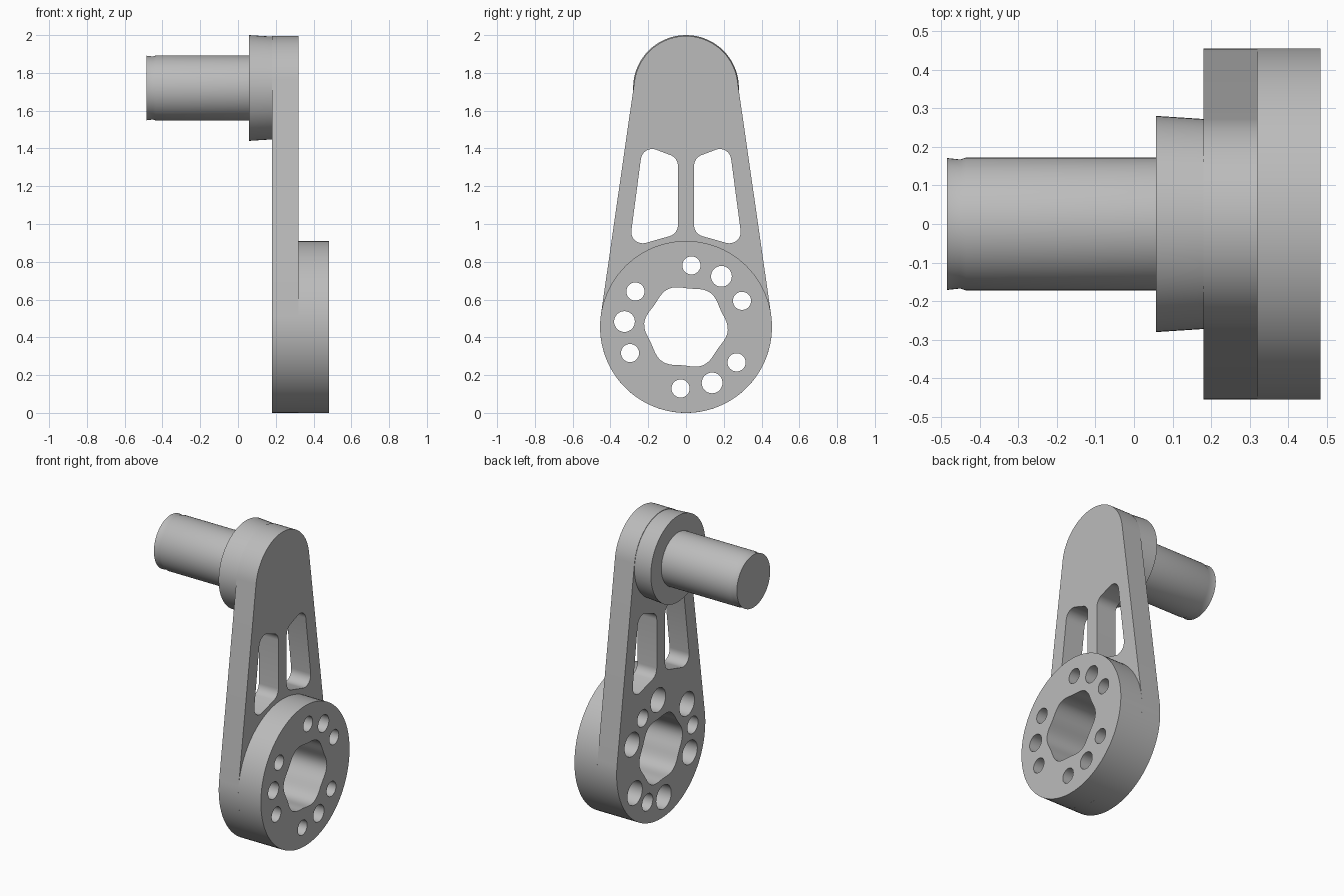
import bpy, bmesh, math
from math import sin, cos, pi, radians
from mathutils import Vector, Matrix

cube = bpy.data.objects.get("Cube")
if cube:
    bpy.data.objects.remove(cube, do_unlink=True)

grey = bpy.data.materials.new("plain_grey")
grey.use_nodes = True
grey.diffuse_color = (0.5, 0.5, 0.5, 1)
grey.node_tree.nodes["Principled BSDF"].inputs["Base Color"].default_value = (0.5, 0.5, 0.5, 1)

HUB, HUB_Z = 0.455, 0.455      # hub radius and axis height
TIP, TIP_Z = 0.275, 1.72       # tip radius and axis height
AXES = Matrix(((0, 0, 1), (1, 0, 0), (0, 1, 0))).to_4x4()  # sketch plane to YZ


def arc(y, z, r, start, end, n):
    return [Vector((y + r * cos(start + (end - start) * i / n),
                    z + r * sin(start + (end - start) * i / n))) for i in range(n + 1)]


def circle(y, z, r, n=32):
    return arc(y, z, r, 0, 2 * pi, n)[:-1]


def rounded(corners, r, n=8):
    """Polygon with tangent arcs at its corners."""
    pts = []
    for i, p in enumerate(corners):
        a = (corners[i - 1] - p).normalized()
        b = (corners[(i + 1) % len(corners)] - p).normalized()
        half = a.angle(b) / 2
        centre = p + (a + b).normalized() * r / sin(half)
        u = p + a * r / math.tan(half) - centre
        v = p + b * r / math.tan(half) - centre
        total = u.angle(v)
        pts += [centre + (u * sin(total * (1 - k / n)) + v * sin(total * k / n)) / sin(total)
                for k in range(n + 1)]
    return pts


def finish(obj):
    obj.data.materials.clear()
    obj.data.materials.append(grey)
    bpy.ops.object.select_all(action='DESELECT')
    obj.select_set(True)
    bpy.context.view_layer.objects.active = obj
    bpy.ops.object.shade_smooth_by_angle(angle=radians(30))


def slab(name, loops, x0, x1):
    """Filled outline with holes, extruded along x."""
    curve = bpy.data.curves.new(name, 'CURVE')
    curve.dimensions = '2D'
    curve.fill_mode = 'BOTH'
    curve.extrude = (x1 - x0) / 2
    for loop in loops:
        s = curve.splines.new('POLY')
        s.points.add(len(loop) - 1)
        for point, co in zip(s.points, loop):
            point.co = (co.x, co.y, 0, 1)
        s.use_cyclic_u = True
    tmp = bpy.data.objects.new(name + "_outline", curve)
    bpy.context.collection.objects.link(tmp)
    bpy.context.view_layer.update()
    mesh = bpy.data.meshes.new_from_object(tmp.evaluated_get(bpy.context.evaluated_depsgraph_get()))
    bpy.data.objects.remove(tmp, do_unlink=True)
    mesh.transform(Matrix.Translation(((x0 + x1) / 2, 0, 0)) @ AXES)
    bm = bmesh.new()
    bm.from_mesh(mesh)
    bmesh.ops.remove_doubles(bm, verts=bm.verts, dist=1e-5)
    bmesh.ops.recalc_face_normals(bm, faces=bm.faces)
    bm.to_mesh(mesh)
    bm.free()
    obj = bpy.data.objects.new(name, mesh)
    bpy.context.collection.objects.link(obj)
    finish(obj)


def lathe(name, profile, z, n=64):
    """Solid turned around an axis along x; profile is (x, radius)."""
    bm = bmesh.new()
    rings = [[bm.verts.new((x, r * cos(2 * pi * i / n), z + r * sin(2 * pi * i / n)))
              for i in range(n)] for x, r in profile]
    for a, b in zip(rings, rings[1:]):
        for i in range(n):
            bm.faces.new((a[i], a[i - 1], b[i - 1], b[i]))
    bm.faces.new(rings[0])
    bm.faces.new(rings[-1])
    bmesh.ops.recalc_face_normals(bm, faces=bm.faces)
    mesh = bpy.data.meshes.new(name)
    bm.to_mesh(mesh)
    bm.free()
    obj = bpy.data.objects.new(name, mesh)
    bpy.context.collection.objects.link(obj)
    finish(obj)


# Wavy six-lobed bore through hub and arm
bore = []
for i in range(72):
    t = 2 * pi * i / 72
    r = 0.213 + 0.009 * cos(6 * (t + radians(5)))
    bore.append(Vector((r * cos(t), HUB_Z + r * sin(t))))


# Three groups of three bolt holes
def bolt_holes(middle, side):
    holes = []
    for k in range(3):
        for offset, r in ((-30, side), (0, middle), (30, side)):
            t = radians(55 + 120 * k + offset)
            holes.append(circle(0.327 * cos(t), HUB_Z + 0.327 * sin(t), r))
    return holes


# Mirrored lightening slots
corner_list = ((0.043, 0.948), (0.301, 0.875), (0.229, 1.42), (0.043, 1.35))
slots = [rounded([Vector((s * y, z)) for y, z in corner_list], 0.06) for s in (1, -1)]

# Tapered arm: two circles joined by tangents
lean = math.asin((HUB - TIP) / (TIP_Z - HUB_Z))
arm = arc(0, TIP_Z, TIP, lean, pi - lean, 40) + arc(0, HUB_Z, HUB, pi - lean, 2 * pi + lean, 64)
slab("crank_arm", [arm, bore] + slots + bolt_holes(0.055, 0.077), 0.18, 0.32)

# Round hub on the outer side
slab("hub_disc", [circle(0, HUB_Z, HUB, 96), bore] + bolt_holes(0.055, 0.048), 0.32, 0.483)

# Flared boss and pin
lathe("pin_boss", [(0.057, 0.28), (0.18, 0.272)], TIP_Z)
lathe("pin_shaft", [(-0.485, 0.171), (-0.45, 0.167), (-0.435, 0.172), (0.06, 0.172)], TIP_Z)
